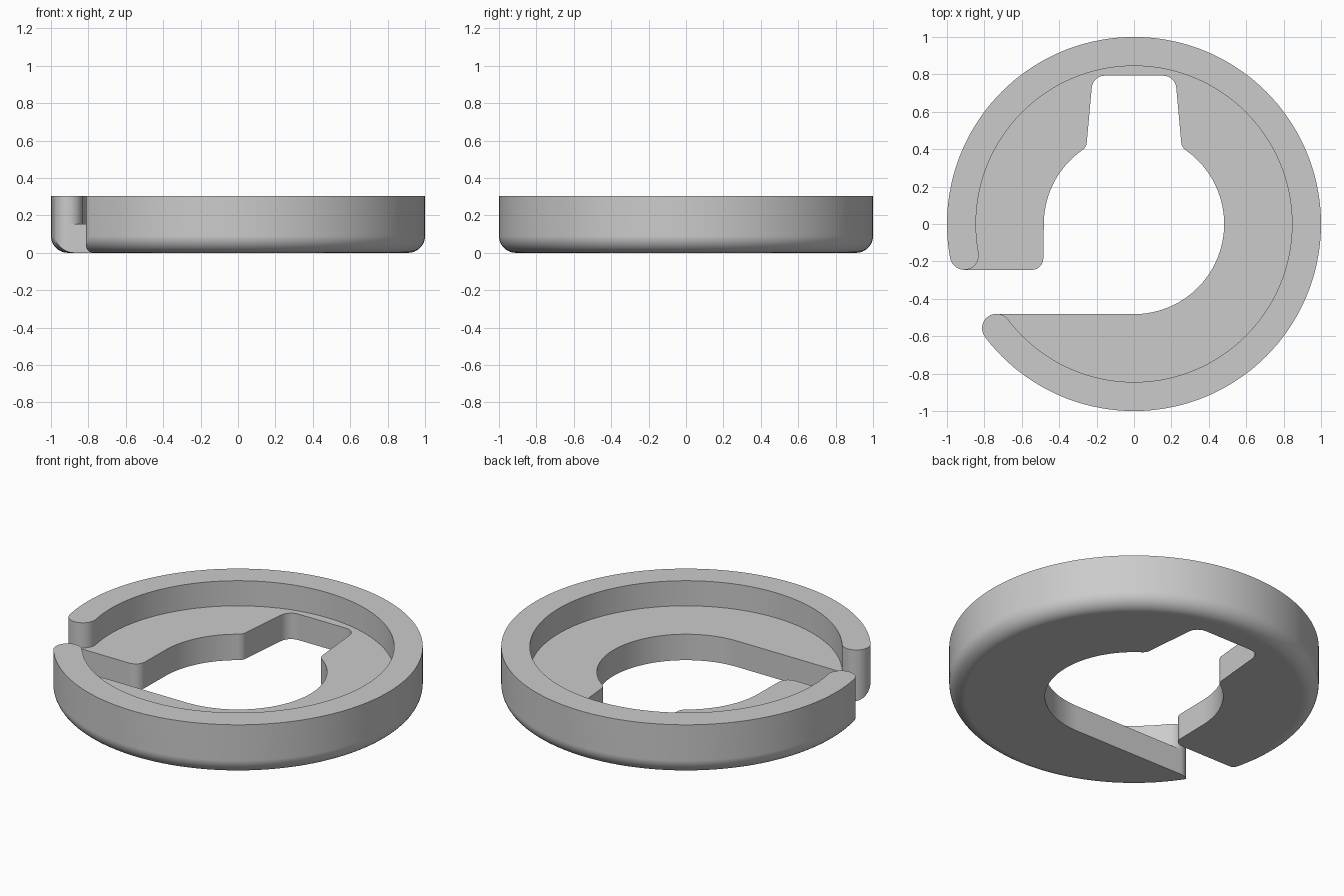
import bpy, bmesh, math
from mathutils import Vector

if "Cube" in bpy.data.objects:
    bpy.data.objects.remove(bpy.data.objects["Cube"])

HEIGHT, FLOOR, RIM, FILLET = 0.305, 0.155, 0.845, 0.09
HOLE = 0.482
MID, CAP = (1 + RIM) / 2, (1 - RIM) / 2
SLOT_TOP, SLOT_LOW = -0.245, -0.48
STEPS = 144


def arc(cx, cy, r, a0, a1, n):
    """Points on an arc, angles in degrees."""
    angles = [math.radians(a0 + (a1 - a0) * i / n) for i in range(n + 1)]
    return [(cx + r * math.cos(a), cy + r * math.sin(a)) for a in angles]


def rounded(before, corner, after, r, n=8):
    """Corner of an outline replaced by a tangent arc."""
    c = Vector(corner)
    d0 = (Vector(before) - c).normalized()
    d1 = (Vector(after) - c).normalized()
    half = d0.angle(d1) / 2
    centre = c + (d0 + d1).normalized() * r / math.sin(half)
    s = c + d0 * r / math.tan(half) - centre
    e = c + d1 * r / math.tan(half) - centre
    turn = math.atan2(s.x * e.y - s.y * e.x, s.dot(e))
    start = math.degrees(math.atan2(s.y, s.x))
    return arc(centre.x, centre.y, r, start, start + math.degrees(turn), n)


def new_object(name, bm):
    """Closed solid with its faces turned outward."""
    bm.normal_update()
    if bm.calc_volume(signed=True) < 0:
        bmesh.ops.reverse_faces(bm, faces=bm.faces[:])
    mesh = bpy.data.meshes.new(name)
    bm.to_mesh(mesh)
    bm.free()
    ob = bpy.data.objects.new(name, mesh)
    bpy.context.collection.objects.link(ob)
    return ob


def bridge(bm, a, b):
    for i in range(len(a)):
        bm.faces.new((a[i - 1], a[i], b[i], b[i - 1]))


def prism(name, outline, z0, z1):
    bm = bmesh.new()
    low_ring = [bm.verts.new((x, y, z0)) for x, y in outline]
    top_ring = [bm.verts.new((x, y, z1)) for x, y in outline]
    bm.faces.new(low_ring[::-1])
    bm.faces.new(top_ring)
    bridge(bm, low_ring, top_ring)
    ob = new_object(name, bm)
    ob.hide_render = True
    return ob


# Dish body: filleted outer edge, raised rim, recessed floor
profile = [(HOLE / 2, 0)] + arc(1 - FILLET, FILLET, FILLET, -90, 0, 10)
profile += [(1, HEIGHT), (RIM, HEIGHT), (RIM, FLOOR), (HOLE / 2, FLOOR)]
bm = bmesh.new()
rings = []
for i in range(STEPS):
    a = math.tau * i / STEPS
    rings.append([bm.verts.new((r * math.cos(a), r * math.sin(a), z)) for r, z in profile])
for i in range(STEPS):
    bridge(bm, rings[i - 1], rings[i])
body = new_object("slotted_ring", bm)

# Rounded rim ends on either side of the slot
up_y, low_y = SLOT_TOP + CAP, SLOT_LOW - CAP
up = (-math.sqrt(MID ** 2 - up_y ** 2), up_y)
low = (-math.sqrt(MID ** 2 - low_y ** 2), low_y)
up_dir = math.degrees(math.atan2(up[1], up[0]))
low_dir = math.degrees(math.atan2(low[1], low[0]))

# Keyway: mirrored half outline, from the round hole to its top corner
hole_end = arc(0, 0, HOLE, 54, 54, 1)[0]
neck, shoulder = (0.255, 0.41), (0.22, 0.793)
half_key = rounded(hole_end, neck, shoulder, 0.055)
half_key += rounded(neck, shoulder, (0, 0.793), 0.07)
other_half = [(-x, y) for x, y in reversed(half_key)]

# Through opening: hole, keyway and side slot
inner = (-HOLE - 0.003, SLOT_TOP)
opening = arc(0, 0, HOLE, -90, 54, 48) + half_key + other_half
opening += arc(0, 0, HOLE, 126, 180, 20)
opening += rounded((inner[0], 0), inner, (-1, SLOT_TOP), 0.06)
opening += arc(*up, CAP, -90, up_dir, 12)
opening += [(-1.3, up_y - 0.02), (-1.3, -1)]
opening += arc(*low, CAP, low_dir + 360, 90, 16)
cutters = [prism("opening_cutter", opening, -0.1, HEIGHT + 0.1)]

# Inner rounding of each rim end, above the floor only
for name, c, direction, side in (("upper", up, up_dir + 180, -1),
                                 ("lower", low, low_dir + 180, 1)):
    curve = arc(*c, CAP, direction, side * 90, 10)
    px, py = arc(*c, CAP + 0.1, direction, direction, 1)[0]
    qx, qy = curve[-1]
    shape = curve + [(qx, qy + side * 0.1), (px, py + side * 0.1), (px, py)]
    cutters.append(prism(name + "_end_cutter", shape, FLOOR, HEIGHT + 0.1))

bpy.ops.object.select_all(action="DESELECT")
bpy.context.view_layer.objects.active = body
body.select_set(True)
for cutter in cutters:
    mod = body.modifiers.new("cut", "BOOLEAN")
    mod.operation, mod.solver, mod.object = "DIFFERENCE", "EXACT", cutter
    bpy.ops.object.modifier_apply(modifier=mod.name)
    bpy.data.objects.remove(cutter)

# Shading and colour
bpy.ops.object.shade_smooth_by_angle(angle=math.radians(30))
weighted = body.modifiers.new("even_shading", "WEIGHTED_NORMAL")
weighted.keep_sharp = True

grey = (0.6, 0.6, 0.6, 1)
mat = bpy.data.materials.new("plain_grey")
mat.use_nodes = True
mat.diffuse_color = grey
mat.node_tree.nodes["Principled BSDF"].inputs["Base Color"].default_value = grey
body.data.materials.clear()
body.data.materials.append(mat)
